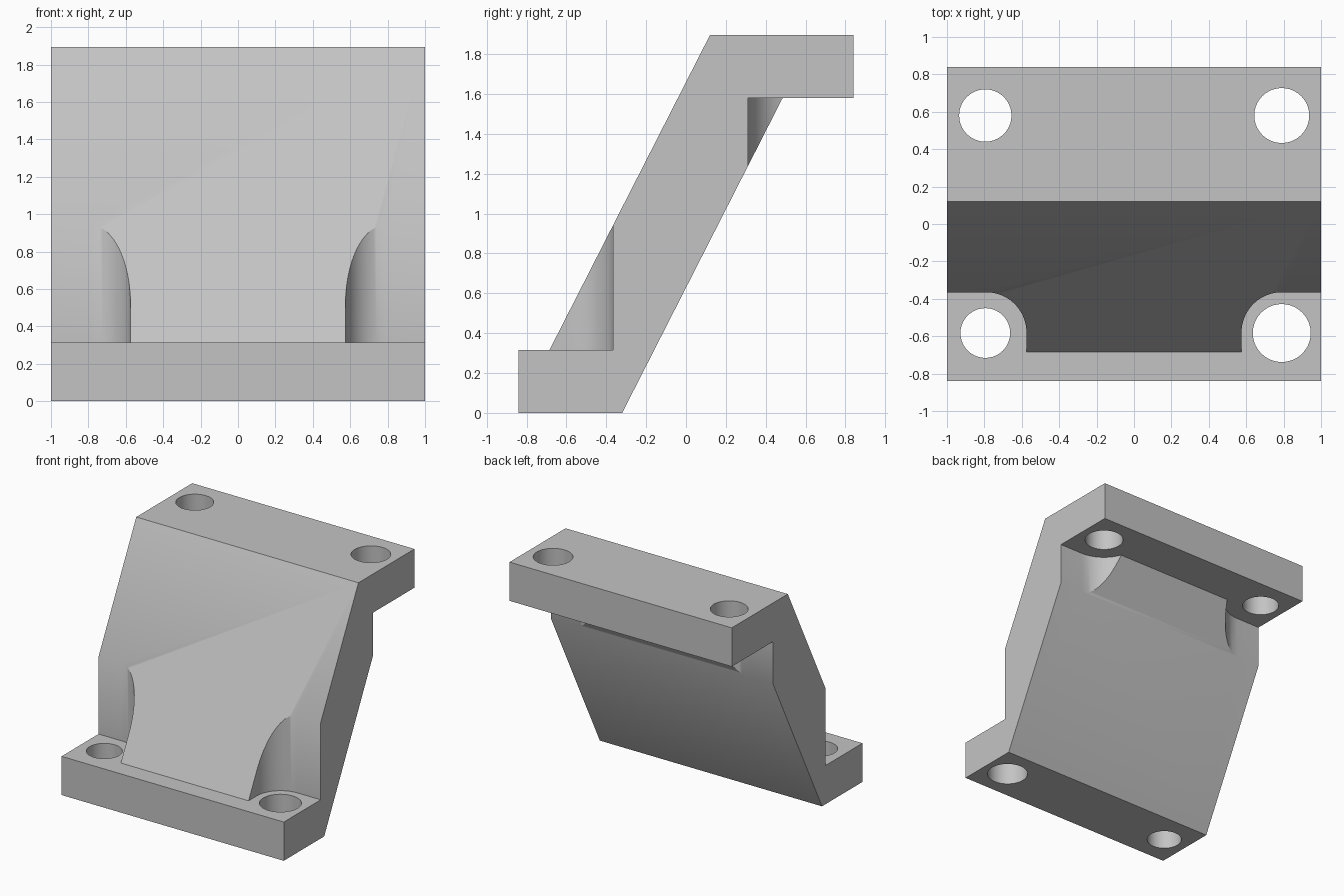
import bpy, bmesh
from math import cos, sin, pi

cube = bpy.data.objects.get("Cube")
if cube:
    bpy.data.objects.remove(cube)

grey = bpy.data.materials.new("plain_grey")
grey.use_nodes = True
GREY = (0.55, 0.55, 0.55, 1)
grey.diffuse_color = GREY
grey.node_tree.nodes["Principled BSDF"].inputs["Base Color"].default_value = GREY

LOW, HIGH, TOP = 0.315, 1.58, 1.895   # lower plate top, upper plate underside, upper plate top


def prism(name, points, offset):
    """Extrude a closed outline of 3D points along an offset."""
    bm = bmesh.new()
    face = bm.faces.new([bm.verts.new(p) for p in points])
    new = bmesh.ops.extrude_face_region(bm, geom=[face])["geom"]
    verts = [v for v in new if isinstance(v, bmesh.types.BMVert)]
    bmesh.ops.translate(bm, verts=verts, vec=offset)
    bmesh.ops.recalc_face_normals(bm, faces=bm.faces)
    mesh = bpy.data.meshes.new(name)
    bm.to_mesh(mesh)
    bm.free()
    obj = bpy.data.objects.new(name, mesh)
    bpy.context.collection.objects.link(obj)
    return obj


def arc(x, y, r, start, end, steps):
    return [(x + r * cos(start + (end - start) * i / steps),
             y + r * sin(start + (end - start) * i / steps)) for i in range(steps + 1)]


def cut(target, cutter):
    cutter.hide_render = True
    mod = target.modifiers.new("cut", 'BOOLEAN')
    mod.operation = 'DIFFERENCE'
    mod.solver = 'EXACT'
    mod.object = cutter
    bpy.context.view_layer.objects.active = target
    bpy.ops.object.modifier_apply(modifier=mod.name)
    bpy.data.objects.remove(cutter)


# Slanted bracket body, a Z profile swept across the width
profile = [(-0.84, 0), (-0.32, 0), (0.485, HIGH), (0.84, HIGH),
           (0.84, TOP), (0.12, TOP), (-0.685, LOW), (-0.84, LOW)]
bracket = prism("slanted_bracket", [(-1, y, z) for y, z in profile], (2, 0, 0))
bracket.data.materials.append(grey)

# Rounded clearance pockets beside each bolt hole: end, radius, bottom, top
for end, radius, bottom, top in ((-1, 0.215, LOW, 1.3), (1, 0.27, 0.9, HIGH)):
    for side in (-1, 1):
        outline = arc(0.79, 0.58, radius, pi, 1.5 * pi, 20)
        outline += [(1.2, 0.58 - radius), (1.2, 1.1), (0.79 - radius, 1.1)]
        points = [(side * x, end * y, bottom) for x, y in outline]
        cut(bracket, prism("pocket_cutter", points, (0, 0, top - bottom)))

# Bolt holes: x, y, radius, plate bottom
for x, y, radius, z in ((-0.795, -0.583, 0.133, 0), (0.79, -0.583, 0.155, 0),
                        (-0.795, 0.58, 0.14, HIGH), (0.79, 0.58, 0.147, HIGH)):
    ring = arc(x, y, radius, 0, 2 * pi, 40)[:-1]
    cut(bracket, prism("hole_cutter", [(a, b, z - 0.1) for a, b in ring], (0, 0, 0.52)))

# Smooth the curved walls, keep the edges sharp
bpy.ops.object.select_all(action='DESELECT')
bracket.select_set(True)
bpy.context.view_layer.objects.active = bracket
bpy.ops.object.shade_smooth_by_angle()
